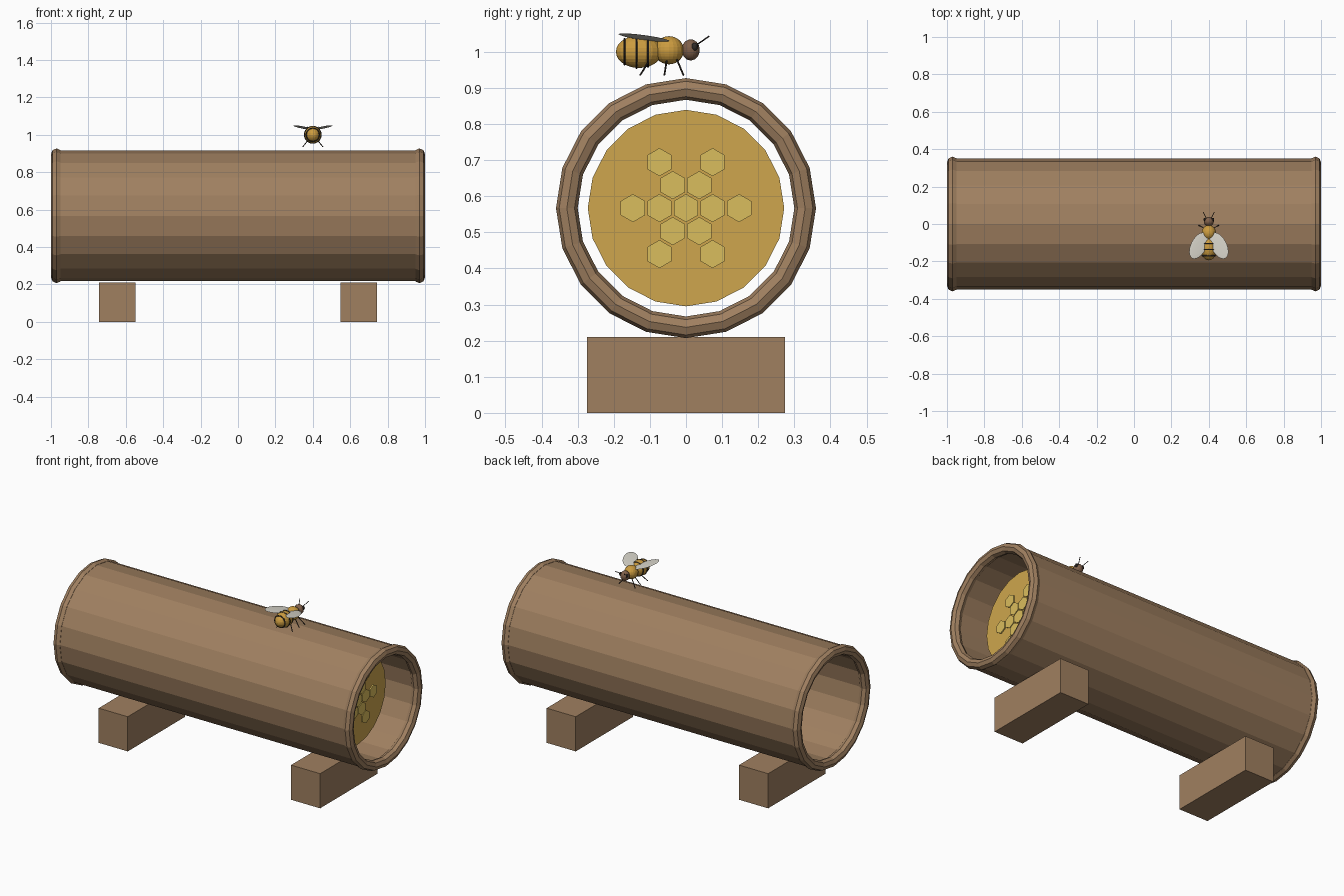
import bpy
import bmesh
from math import sin, cos, pi, radians
from mathutils import Matrix, Vector

if "Cube" in bpy.data.objects:
    bpy.data.objects.remove(bpy.data.objects["Cube"], do_unlink=True)


def material(name, r, g, b):
    m = bpy.data.materials.new(name)
    m.use_nodes = True
    m.diffuse_color = (r, g, b, 1)
    m.node_tree.nodes["Principled BSDF"].inputs["Base Color"].default_value = (r, g, b, 1)
    return m


WOOD = material("brown wood", 0.35, 0.215, 0.117)
COMB = material("honey gold", 0.62, 0.38, 0.075)
CELL = material("pale honey", 0.70, 0.51, 0.11)
AMBER = material("bee amber", 0.60, 0.33, 0.05)
HEAD = material("bee brown", 0.22, 0.12, 0.07)
DARK = material("bee dark", 0.03, 0.024, 0.02)
WING = material("wing white", 0.66, 0.64, 0.57)

AXIS_Z = 0.567   # height of the hive axis
SIDES = 20
BEE_X = 0.4


def finish(name, bm, mat):
    bmesh.ops.recalc_face_normals(bm, faces=bm.faces)
    mesh = bpy.data.meshes.new(name)
    bm.to_mesh(mesh)
    bm.free()
    mesh.materials.append(mat)
    obj = bpy.data.objects.new(name, mesh)
    bpy.context.collection.objects.link(obj)
    return obj


def revolve(name, profile, mat, centre, turn=Matrix()):
    """Sweep a closed (along, radius) loop around the x axis."""
    bm = bmesh.new()
    rings = [[bm.verts.new((a, r * sin(2 * pi * i / SIDES), r * cos(2 * pi * i / SIDES)))
              for a, r in profile] for i in range(SIDES)]
    n = len(profile)
    for i in range(SIDES):
        p, q = rings[i], rings[(i + 1) % SIDES]
        for j in range(n):
            k = (j + 1) % n
            bm.faces.new((p[j], p[k], q[k], q[j]))
    bm.transform(Matrix.Translation(centre) @ turn)
    return finish(name, bm, mat)


def prism(name, sides, radius, depth, mat, centre, spin=0.0):
    """Flat polygon plate facing along x."""
    bm = bmesh.new()
    bmesh.ops.create_cone(bm, cap_ends=True, segments=sides, radius1=radius,
                          radius2=radius, depth=depth)
    bm.transform(Matrix.Translation(centre) @ Matrix.Rotation(pi / 2, 4, 'Y')
                 @ Matrix.Rotation(spin, 4, 'Z'))
    return finish(name, bm, mat)


def ellipsoid(name, size, mat, centre, turn=Matrix(), u=20, v=14):
    bm = bmesh.new()
    bmesh.ops.create_uvsphere(bm, u_segments=u, v_segments=v, radius=1)
    bm.transform(Matrix.Translation(centre) @ turn @ Matrix.Diagonal((*size, 1)))
    return finish(name, bm, mat)


def rod(name, start, end, radius, mat):
    a, b = Vector(start), Vector(end)
    bm = bmesh.new()
    bmesh.ops.create_cone(bm, cap_ends=True, segments=6, radius1=radius,
                          radius2=radius, depth=(b - a).length)
    bm.transform(Matrix.Translation((a + b) / 2)
                 @ (b - a).to_track_quat('Z', 'Y').to_matrix().to_4x4())
    return finish(name, bm, mat)


def circle(radius, offset, n):
    return [(radius * sin(2 * pi * i / n), offset + radius * cos(2 * pi * i / n))
            for i in range(n)]


# Hollow log with a rounded rim at each end
revolve("log_body", [(-0.97, 0.35), (0.97, 0.35), (0.97, 0.315), (-0.97, 0.315)],
        WOOD, (0, 0, AXIS_Z))
for side, x in (("left", 0.97), ("right", -0.97)):
    revolve(side + "_rim", circle(0.03, 0.33, 8), WOOD, (x, 0, AXIS_Z))

# Support blocks
for side, x in (("left", 0.645), ("right", -0.645)):
    bm = bmesh.new()
    bmesh.ops.create_cube(bm, size=1)
    bm.transform(Matrix.Translation((x, 0, 0.105)) @ Matrix.Diagonal((0.195, 0.548, 0.21, 1)))
    finish(side + "_support_block", bm, WOOD)

# Honeycomb disc with a star of hexagonal cells
prism("comb_disc", SIDES, 0.272, 0.01, COMB, (0.795, 0, AXIS_Z))
cells = [(0, 0)] + [(ring * 0.0735, arm * pi / 3) for ring in (1, 2) for arm in range(6)]
for i, (dist, ang) in enumerate(cells):
    prism(f"comb_cell_{i + 1}", 6, 0.039, 0.008, CELL,
          (0.803, dist * cos(ang), AXIS_Z + dist * sin(ang)), pi / 2)

# Bee body
along_y = Matrix.Rotation(pi / 2, 4, 'Z')
ellipsoid("bee_abdomen", (0.044, 0.064, 0.045), AMBER, (BEE_X, -0.13, 1.0))
ellipsoid("bee_thorax", (0.038, 0.041, 0.039), AMBER, (BEE_X, -0.047, 1.004))
ellipsoid("bee_head", (0.027, 0.025, 0.029), HEAD, (BEE_X, 0.013, 1.005))

# Abdomen stripes
for i, y in enumerate((-0.17, -0.137, -0.105)):
    r = 0.0445 * (1 - ((y + 0.13) / 0.064) ** 2) ** 0.5
    revolve(f"bee_stripe_{i + 1}", circle(0.0035, r, 6), DARK, (BEE_X, y, 1.0), along_y)

# Paired bee parts
for side, s in (("left", 1), ("right", -1)):
    ellipsoid(side + "_eye", (0.007, 0.009, 0.011), DARK,
              (BEE_X + s * 0.022, 0.024, 1.014), u=10, v=8)
    tilt = (Matrix.Rotation(-s * radians(8), 4, 'Y') @ Matrix.Rotation(radians(-5), 4, 'X')
            @ Matrix.Rotation(s * radians(28), 4, 'Z'))
    ellipsoid(side + "_wing", (0.042, 0.077, 0.003), WING,
              (BEE_X + s * 0.054, -0.116, 1.039), tilt, u=24, v=8)
    rod(side + "_antenna", (BEE_X + s * 0.012, 0.028, 1.018),
        (BEE_X + s * 0.03, 0.064, 1.043), 0.002, DARK)
    for part, y0, y1 in (("front", -0.025, -0.007), ("middle", -0.053, -0.06),
                         ("rear", -0.1, -0.127)):
        rod(f"{side}_{part}_leg", (BEE_X + s * 0.02, y0, 0.978),
            (BEE_X + s * 0.054, y1, 0.935), 0.0025, DARK)
